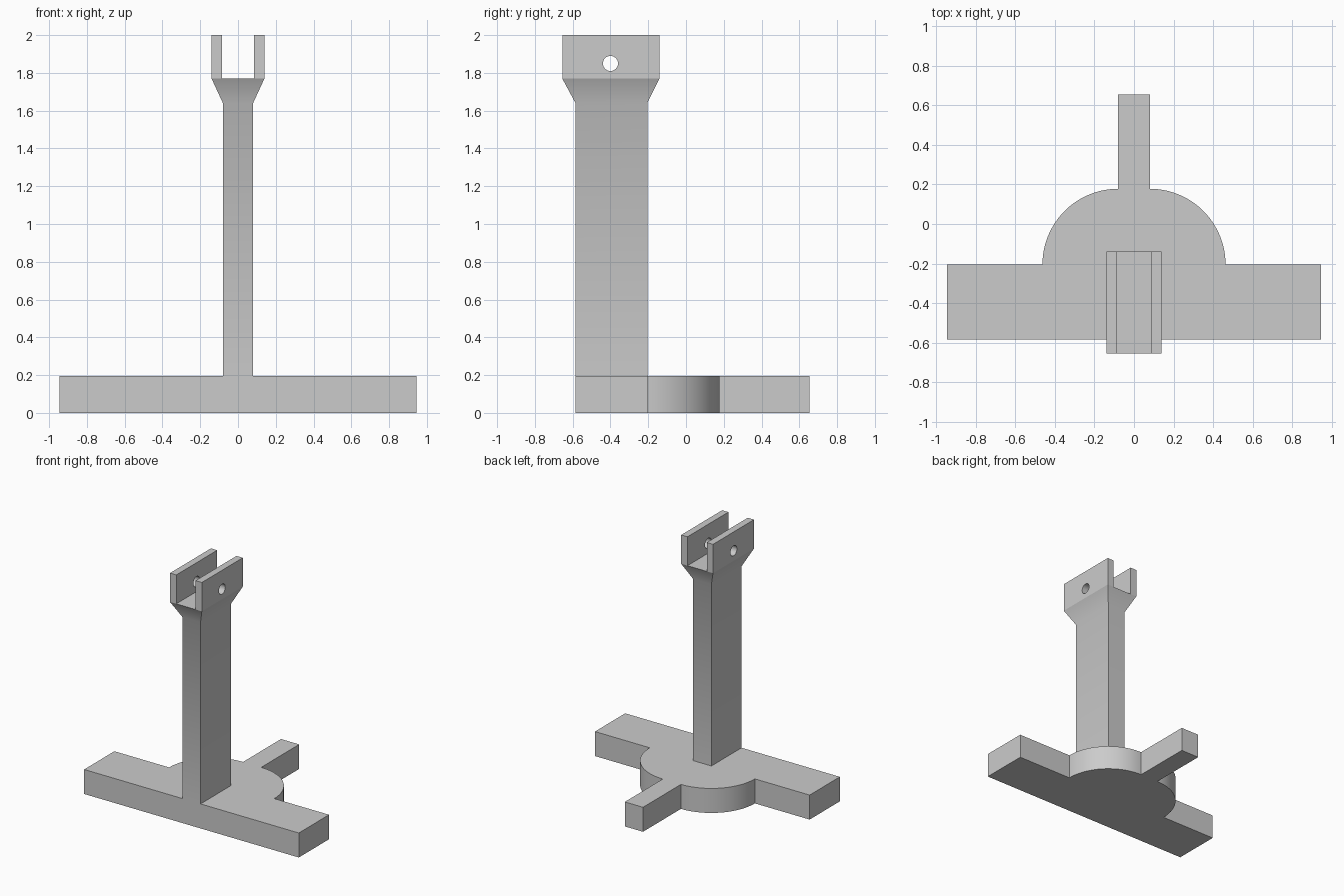
import bpy, bmesh, math
from mathutils import Matrix

if "Cube" in bpy.data.objects:
    bpy.data.objects.remove(bpy.data.objects["Cube"])

grey = bpy.data.materials.new("plain grey")
grey.use_nodes = True
colour = (0.6, 0.6, 0.6, 1)
grey.diffuse_color = colour
grey.node_tree.nodes["Principled BSDF"].inputs["Base Color"].default_value = colour

FRONT, BAR_BACK = -0.585, -0.205
MID_Y = (FRONT + BAR_BACK) / 2
HALF = 0.08          # half width of post and back spoke


def finish(name, bm):
    bmesh.ops.recalc_face_normals(bm, faces=bm.faces)
    mesh = bpy.data.meshes.new(name)
    bm.to_mesh(mesh)
    bm.free()
    mesh.materials.append(grey)
    ob = bpy.data.objects.new(name, mesh)
    bpy.context.collection.objects.link(ob)
    return ob


def smooth(ob):
    bpy.ops.object.select_all(action="DESELECT")
    ob.select_set(True)
    bpy.context.view_layer.objects.active = ob
    bpy.ops.object.shade_smooth_by_angle(angle=math.radians(30))


def loft(name, rings):
    """Closed solid through a stack of matching point rings."""
    bm = bmesh.new()
    loops = [[bm.verts.new(p) for p in ring] for ring in rings]
    bm.faces.new(loops[0])
    bm.faces.new(loops[-1])
    n = len(loops[0])
    for a, b in zip(loops, loops[1:]):
        for i in range(n):
            j = (i + 1) % n
            bm.faces.new((a[i], a[j], b[j], b[i]))
    return finish(name, bm)


def rect(hx, y0, y1, z):
    return [(-hx, y0, z), (hx, y0, z), (hx, y1, z), (-hx, y1, z)]


# Base: wide front bar, rounded shoulders and a back spoke
steps = 24
side = [(0.945, FRONT), (0.945, BAR_BACK)]
for i in range(steps + 1):
    t = math.pi / 2 * i / steps
    side.append((HALF + 0.383 * math.cos(t), BAR_BACK + 0.383 * math.sin(t)))
side.append((HALF, 0.655))
outline = side + [(-x, y) for x, y in reversed(side)]
base = loft("base", [[(x, y, z) for x, y in outline] for z in (0, 0.195)])
smooth(base)

# Post, flaring out under the fork
post = loft("post", [rect(HALF, FRONT, BAR_BACK, 0.195),
                     rect(HALF, FRONT, BAR_BACK, 1.64),
                     rect(0.14, -0.655, -0.14, 1.77)])
smooth(post)

# Pin hole cutter
bm = bmesh.new()
bmesh.ops.create_cone(bm, cap_ends=True, segments=32, radius1=0.04, radius2=0.04,
                      depth=0.6, matrix=Matrix.Translation((0, -0.4, 1.85))
                      @ Matrix.Rotation(math.pi / 2, 4, "Y"))
cutter = finish("pin_hole_cutter", bm)
cutter.hide_render = True

# Two fork plates, each drilled for the pin
for name, s in (("left_fork_plate", 1), ("right_fork_plate", -1)):
    ring = [(s * 0.085, -0.655), (s * 0.14, -0.655), (s * 0.14, -0.14), (s * 0.085, -0.14)]
    plate = loft(name, [[(x, y, z) for x, y in ring] for z in (1.77, 2.0)])
    drill = plate.modifiers.new("pin hole", "BOOLEAN")
    drill.object = cutter
    drill.solver = "EXACT"
    bpy.ops.object.select_all(action="DESELECT")
    bpy.context.view_layer.objects.active = plate
    bpy.ops.object.modifier_apply(modifier=drill.name)
    smooth(plate)
bpy.data.objects.remove(cutter)
